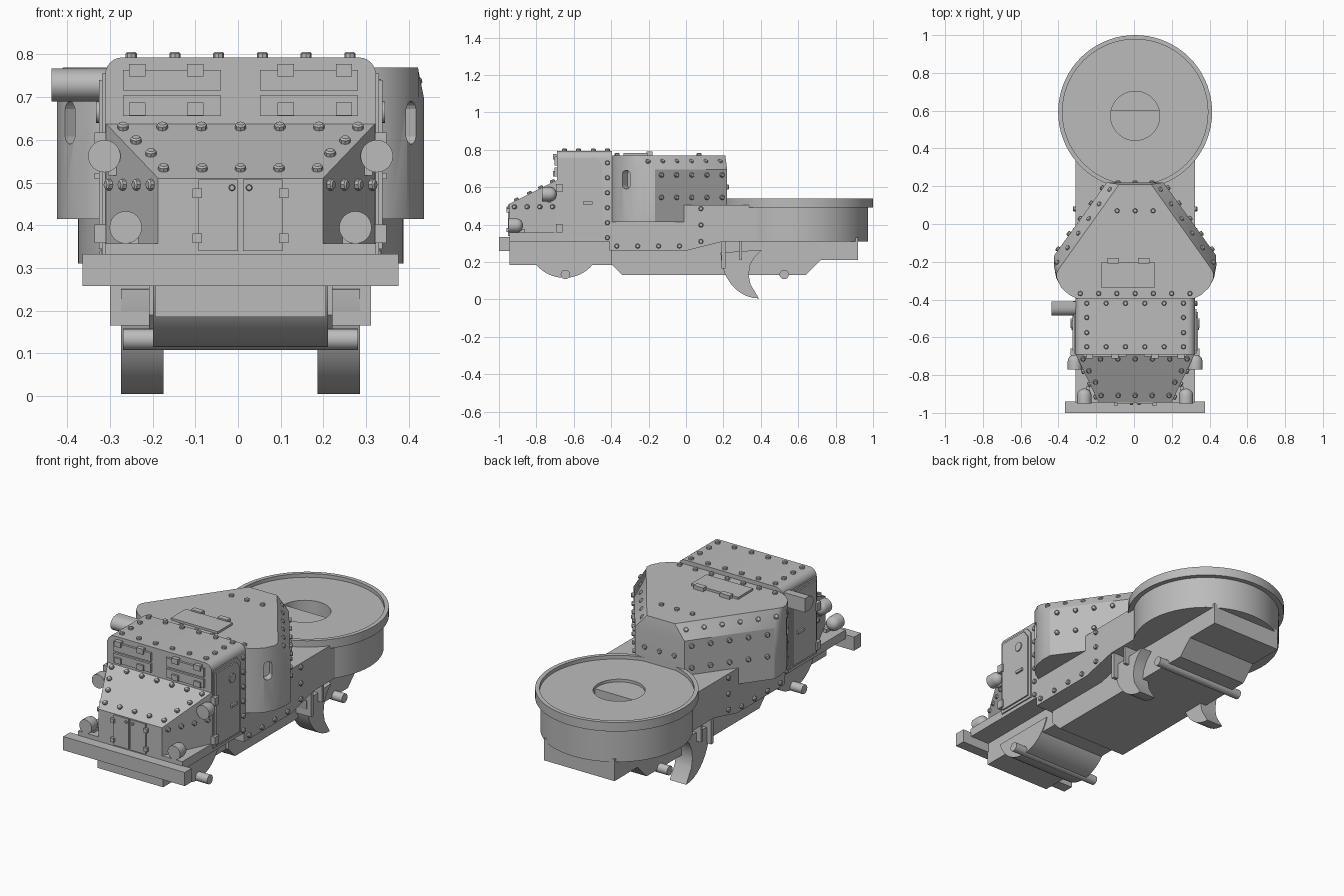
import bpy, bmesh, math
from mathutils import Vector

cube = bpy.data.objects.get("Cube")
if cube:
    bpy.data.objects.remove(cube, do_unlink=True)

grey = bpy.data.materials.new("plain grey")
grey.use_nodes = True
COLOR = (0.5, 0.5, 0.5, 1)
grey.diffuse_color = COLOR
grey.node_tree.nodes["Principled BSDF"].inputs["Base Color"].default_value = COLOR
parts = []


def finish(name, bm):
    bmesh.ops.recalc_face_normals(bm, faces=bm.faces)
    mesh = bpy.data.meshes.new(name)
    bm.to_mesh(mesh)
    bm.free()
    mesh.materials.append(grey)
    obj = bpy.data.objects.new(name, mesh)
    bpy.context.collection.objects.link(obj)
    parts.append(obj)
    return obj


def loft(name, loops):
    """Skin equal-length loops and cap both ends."""
    bm = bmesh.new()
    rings = [[bm.verts.new(p) for p in loop] for loop in loops]
    n = len(rings[0])
    for a, b in zip(rings, rings[1:]):
        for i in range(n):
            j = (i + 1) % n
            bm.faces.new((a[i], a[j], b[j], b[i]))
    bm.faces.new(rings[0])
    bm.faces.new(rings[-1])
    return finish(name, bm)


def side_prism(name, x0, x1, profile):
    return loft(name, [[(x, y, z) for y, z in profile] for x in (x0, x1)])


def box(name, x, y, z):
    return side_prism(name, x[0], x[1], [(y[0], z[0]), (y[1], z[0]), (y[1], z[1]), (y[0], z[1])])


def lathe(name, center, axis, profile, n=32):
    """Revolve (radius, offset) pairs around an axis."""
    axis = Vector(axis).normalized()
    q = axis.to_track_quat('Z', 'Y')
    loops = []
    for r, h in profile:
        loops.append([Vector(center) + q @ Vector((r * math.cos(t), r * math.sin(t), h))
                      for t in (2 * math.pi * i / n for i in range(n))])
    return loft(name, loops)


def bolts(name, spots, r=0.013, h=0.013):
    """Many domed rivets in one mesh; spots are (position, normal)."""
    bm = bmesh.new()
    for p, nrm in spots:
        q = Vector(nrm).normalized().to_track_quat('Z', 'Y')
        rings = [[bm.verts.new(Vector(p) + q @ Vector((k * r * math.cos(t), k * r * math.sin(t), z)))
                  for t in (math.pi * i / 4 for i in range(8))]
                 for k, z in ((1, -0.004), (1, h * 0.7), (0.7, h))]
        for a, b in zip(rings, rings[1:]):
            for i in range(8):
                bm.faces.new((a[i], a[(i + 1) % 8], b[(i + 1) % 8], b[i]))
        bm.faces.new(rings[-1])
        bm.faces.new(rings[0])
    return finish(name, bm)


def both(spots):
    return spots + [((-p[0], p[1], p[2]), (-n[0], n[1], n[2])) for p, n in spots]


def row(a, b, n, nrm):
    a, b = Vector(a), Vector(b)
    return [(tuple(a.lerp(b, i / (n - 1))), nrm) for i in range(n)]


# Lower chassis, front wheel housing and axles
side_prism("lower_hull", -0.215, 0.215, [(-0.4, 0.19), (-0.34, 0.13), (0.64, 0.13), (0.72, 0.21),
                                         (0.92, 0.21), (0.92, 0.33), (-0.4, 0.33)])
box("front_chassis", (-0.2, 0.2), (-0.945, -0.39), (0.185, 0.32))
arc = [(-0.65 + 0.197 * math.sin(t), 0.312 - 0.197 * math.cos(t))
       for t in (math.radians(-74 + 148 * i / 24) for i in range(25))]
side_prism("wheel_housing", -0.205, 0.205, arc)
for name, y in (("front_axle", -0.645), ("rear_axle", 0.525)):
    lathe(name, (0, y, 0.133), (1, 0, 0), [(0.025, -0.275), (0.025, 0.275)], 20)

# Upper hull with stepped deck
side_prism("upper_hull", -0.317, 0.317, [(-0.41, 0.26), (0, 0.26), (0.2, 0.31), (0.6, 0.31), (0.6, 0.505),
                                         (-0.04, 0.505), (-0.04, 0.415), (-0.41, 0.415)])

# Turret ring with raised lip and an off-centre well
circles = [(0.381, 0.31, 0), (0.381, 0.49, 0), (0.4075, 0.49, 0), (0.4075, 0.54, 0), (0.385, 0.54, 0),
           (0.385, 0.52, 0), (0.13, 0.52, -0.02), (0.13, 0.36, -0.02)]
loft("turret_ring", [[(r * math.cos(t), 0.5925 + dy + r * math.sin(t), z)
                      for t in (2 * math.pi * i / 72 for i in range(72))] for r, z, dy in circles])

# Casemate: rounded front corners, tapered rear, chamfered shoulders
low = [(0.3, -0.4), (0.35, -0.375), (0.39, -0.338), (0.418, -0.285), (0.43, -0.22), (0.428, -0.165), (0.15, 0.22)]
top = [(0.3, -0.4), (0.35, -0.375), (0.39, -0.338), (0.416, -0.285), (0.415, -0.26), (0.405, -0.24), (0.085, 0.21)]


def level(half, z):
    return [(x, y, z) for x, y in half] + [(-x, y, z) for x, y in reversed(half)]


casemate = loft("casemate", [level(low, 0.415), level(low, 0.695), level(top, 0.77)])

# Pistol port slots cut in the rounded corners
for s in (-1, 1):
    out = Vector((s * 0.8, -0.6, 0))
    across = Vector((0.6, s * 0.8, 0))
    slot = []
    for i in range(16):
        t = 2 * math.pi * (i + 0.5) / 16
        up = 0.022 * math.sin(t) + math.copysign(0.028, math.sin(t))
        slot.append(Vector((s * 0.4, -0.32, 0.64)) + across * 0.024 * math.cos(t) + Vector((0, 0, up)))
    cutter = loft("port_cutter", [[p + out * d for p in slot] for d in (-0.045, 0.08)])
    mod = casemate.modifiers.new("port", 'BOOLEAN')
    mod.operation = 'DIFFERENCE'
    mod.solver = 'EXACT'
    mod.object = cutter
    cutter.hide_render = True
    cutter.hide_viewport = True
    cutter.display_type = 'WIRE'

# Casemate roof hatch
box("roof_hatch", (-0.18, 0.105), (-0.335, -0.205), (0.765, 0.782))
for x in (-0.115, 0.045):
    box("roof_hatch_hinge", (x - 0.03, x + 0.03), (-0.21, -0.18), (0.765, 0.79))

# Cab with rounded roof edges
roof = [(0.317, 0.31)] + [(0.277 + 0.04 * math.cos(t), 0.753 + 0.04 * math.sin(t))
                          for t in (math.radians(15 * i) for i in range(7))]
outline = roof + [(-x, z) for x, z in reversed(roof)]
loft("cab", [[(x, y, z) for x, z in outline] for y in (-0.69, -0.395)])

# Sloped bonnet with tapered cheeks, over a flat front floor
plan = [(-0.193, -0.945), (0.193, -0.945), (0.317, -0.685), (-0.317, -0.685)]
loft("bonnet", [[(x, y, 0.33) for x, y in plan], [(x, y, 0.51 if y < -0.9 else 0.64) for x, y in plan]])
box("front_floor", (-0.317, 0.317), (-0.945, -0.68), (0.31, 0.357))
box("bumper", (-0.37, 0.37), (-1.0, -0.94), (0.258, 0.333))

# Bonnet doors, vision shutters, cab doors, lamps, spades: mirrored pairs
knobs = []
for s in (-1, 1):
    box("bonnet_door", (s * 0.006, s * 0.098), (-0.951, -0.94), (0.34, 0.507))
    for z in (0.37, 0.475):
        box("bonnet_hinge", (s * 0.09, s * 0.112), (-0.96, -0.94), (z - 0.011, z + 0.011))
    knobs.append(((s * 0.02, -0.951, 0.488), (0, -1, 0)))
    for z, hz in ((0.74, 0.763), (0.68, 0.672)):
        box("vision_shutter", (s * 0.046, s * 0.275), (-0.702, -0.685), (z - 0.024, z + 0.024))
        for x in (0.106, 0.242):
            box("shutter_hinge", (s * (x - 0.019), s * (x + 0.019)), (-0.712, -0.685), (hz - 0.015, hz + 0.015))
    frame = [(-0.685, 0.33), (-0.45, 0.33), (-0.45, 0.72), (-0.48, 0.755), (-0.685, 0.755)]
    leaf = [(-0.67, 0.345), (-0.465, 0.345), (-0.465, 0.7), (-0.495, 0.74), (-0.67, 0.74)]
    side_prism("door_frame", s * 0.31, s * 0.324, frame)
    side_prism("cab_door", s * 0.31, s * 0.332, leaf)
    box("door_handle", (s * 0.325, s * 0.342), (-0.55, -0.5), (0.508, 0.523))
    lathe("door_port", (s * 0.33, -0.535, 0.665), (s, 0, 0), [(0.025, -0.01), (0.025, 0.008)], 20)
    for z in (0.38, 0.595):
        box("door_hinge", (s * 0.315, s * 0.342), (-0.695, -0.66), (z - 0.022, z + 0.022))
    for name, x, y, z in (("upper_lamp", 0.319, -0.77, 0.562), ("lower_lamp", 0.269, -0.95, 0.395)):
        lathe(name, (s * x, y, z), (0, 1, 0),
              [(0.038, 0), (0.038, 0.045), (0.034, 0.06), (0.024, 0.071), (0.008, 0.078)], 24)
        box(name + "_bracket", (s * (x - 0.03), s * (x - 0.01)), (y + 0.03, y + 0.09), (z - 0.045, z - 0.02))
    # Curved recoil spade and its mounting lugs
    outer = [(0.185 + 0.205 * (1 - math.cos(t)), 0.25 - 0.245 * math.sin(t))
             for t in (math.radians(9 * i) for i in range(11))]
    inner = [(0.345, 0.08), (0.335, 0.13), (0.342, 0.18), (0.365, 0.225), (0.405, 0.265)]
    side_prism("recoil_spade", s * 0.18, s * 0.28, outer + inner)
    box("spade_lug", (s * 0.2, s * 0.306), (0.19, 0.21), (0.165, 0.32))
    box("spade_lug", (s * 0.2, s * 0.306), (0.285, 0.3), (0.21, 0.32))
bolts("bonnet_knobs", knobs, 0.008, 0.008)

# Side stowage duct with rounded front face
duct = [(-0.41, 0.69), (-0.41, 0.767)] + [(-0.44 - 0.045 * math.sin(t), 0.7285 + 0.0385 * math.cos(t))
                                        for t in (math.radians(18 * i) for i in range(11))]
side_prism("side_duct", -0.443, -0.3, duct)

# Rivets on roofs
UP, OUT = (0, 0, 1), (1, 0, 0)
spots = row((-0.256, -0.42, 0.793), (0.256, -0.42, 0.793), 6, UP) + row((-0.256, -0.65, 0.793), (0.256, -0.65, 0.793), 6, UP)
spots += both(row((0.256, -0.495, 0.793), (0.256, -0.575, 0.793), 2, UP))
spots += row((-0.29, -0.368, 0.77), (0.29, -0.368, 0.77), 7, UP) + row((-0.095, 0.07, 0.77), (0.095, 0.07, 0.77), 3, UP)
bolts("roof_rivets", spots)

# Rivets on the cab and hull sides
spots = row((0.317, -0.42, 0.33), (0.317, -0.42, 0.73), 6, OUT) + row((0.317, -0.37, 0.285), (0.317, -0.035, 0.285), 4, OUT)
spots += row((0.317, 0.08, 0.31), (0.317, 0.08, 0.485), 3, OUT)
bolts("side_rivets", both(spots))

# Rivets on the casemate walls and shoulders
wall = (0.385, 0.278, 0)
spots = []
for z, start in ((0.665, 0.08), (0.545, 0.08)):
    spots += row((0.406, -0.134, z), (0.172, 0.19, z), 5, wall)
spots += row((0.41, -0.205, 0.735), (0.13, 0.18, 0.735), 6, (0.385, 0.278, 0.45))
bolts("casemate_rivets", both(spots))
bolts("casemate_rear_rivets", row((-0.09, 0.217, 0.6), (0.09, 0.217, 0.6), 3, (0, 1, 0)))

# Rivets on the bonnet top and cheeks
slope = (0, -0.13, 0.255)
spots = row((-0.275, -0.712, 0.627), (0.275, -0.712, 0.627), 7, slope)
spots += row((-0.18, -0.905, 0.53), (0.18, -0.905, 0.53), 5, slope)
spots += both(row((0.245, -0.775, 0.595), (0.21, -0.835, 0.565), 2, slope))
spots += both(row((0.207, -0.915, 0.495), (0.305, -0.711, 0.495), 4, (0.26, -0.124, 0)))
bolts("bonnet_rivets", spots)

# Centre the model and shade curved surfaces smooth
bpy.ops.object.select_all(action='DESELECT')
for obj in parts:
    obj.location.x += 0.006
    if not obj.hide_viewport:
        obj.select_set(True)
        bpy.context.view_layer.objects.active = obj
bpy.ops.object.shade_smooth_by_angle(angle=math.radians(30))
